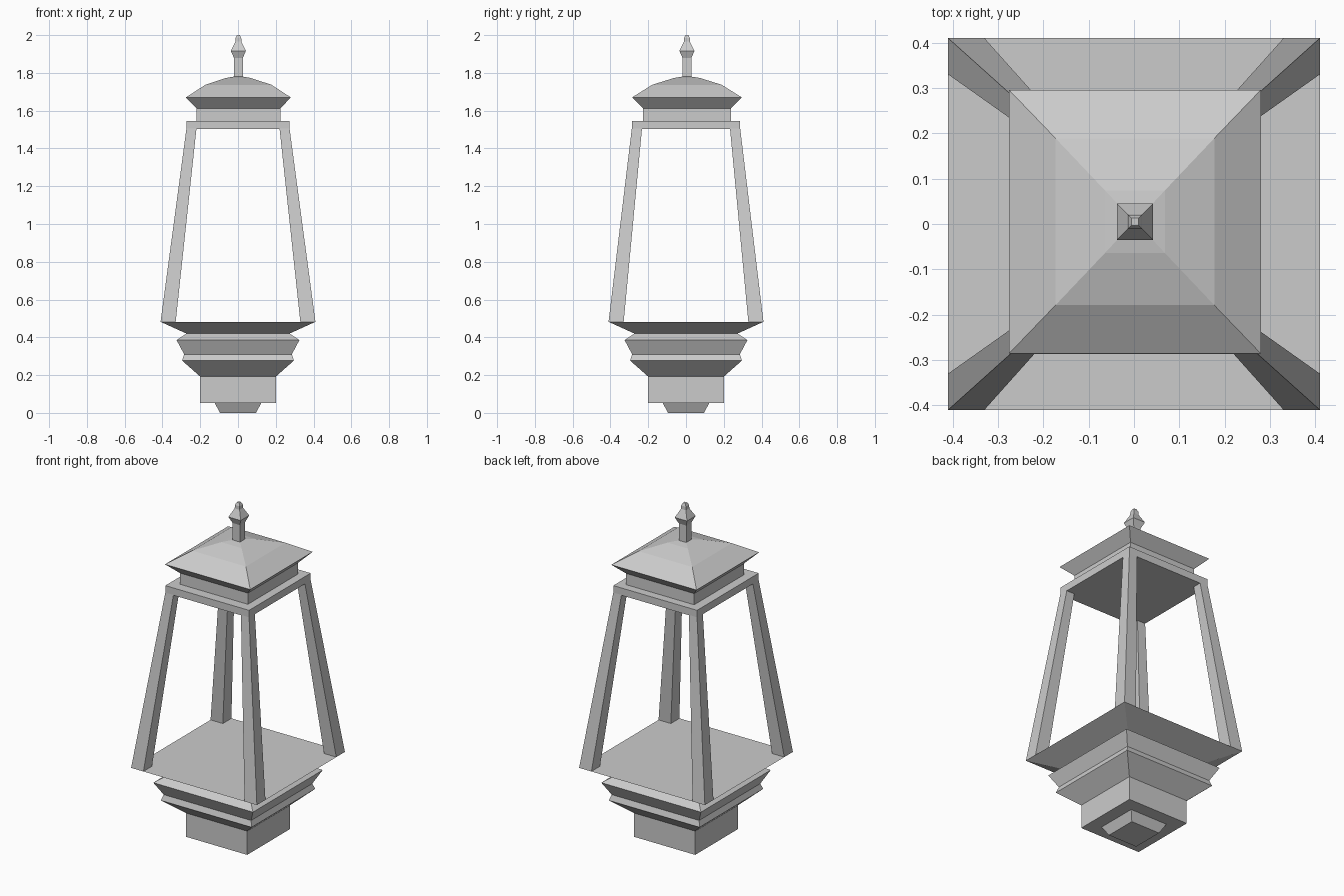
import bpy, bmesh

if "Cube" in bpy.data.objects:
    bpy.data.objects.remove(bpy.data.objects["Cube"])


def add_object(name, bm):
    bmesh.ops.recalc_face_normals(bm, faces=bm.faces)
    mesh = bpy.data.meshes.new(name)
    bm.to_mesh(mesh)
    bm.free()
    obj = bpy.data.objects.new(name, mesh)
    bpy.context.collection.objects.link(obj)
    return obj


def loft(name, sections):
    """Skin rectangular sections (x0, x1, y0, y1, z) and cap both ends."""
    bm = bmesh.new()
    rings = [[bm.verts.new(p) for p in
              ((x0, y0, z), (x1, y0, z), (x1, y1, z), (x0, y1, z))]
             for x0, x1, y0, y1, z in sections]
    for a, b in zip(rings, rings[1:]):
        for i in range(4):
            j = (i + 1) % 4
            bm.faces.new((a[i], a[j], b[j], b[i]))
    bm.faces.new(rings[0])
    bm.faces.new(rings[-1])
    return add_object(name, bm)


def stack(name, profile, cx=0.0, cy=0.0):
    """Centred rectangular moulding from (half x, half y, z) steps."""
    return loft(name, [(cx - hx, cx + hx, cy - hy, cy + hy, z)
                       for hx, hy, z in profile])


# Small tapered foot
stack("foot", [(0.095, 0.095, 0), (0.123, 0.123, 0.052)])

# Stepped, moulded base up to the glazing platform
base = [(0.2, 0.052), (0.2, 0.192), (0.296, 0.277), (0.285, 0.31),
        (0.325, 0.385), (0.273, 0.42), (0.41, 0.482)]
stack("moulded_base", [(h, h, z) for h, z in base])

# Four leaning corner posts, mirrored from one
post = loft("corner_posts", [(0.33, 0.41, 0.33, 0.41, 0.482),
                             (0.22, 0.273, 0.233, 0.287, 1.505)])
mirror = post.modifiers.new("mirror", 'MIRROR')
mirror.use_axis = (True, True, False)
mirror.use_mirror_merge = False

# Top plate joining the posts
stack("top_plate", [(0.273, 0.287, 1.503), (0.273, 0.287, 1.546)])

# Neck and flared eaves with a domed, faceted roof
stack("roof", [(0.222, 0.233, 1.546), (0.222, 0.233, 1.612),
               (0.278, 0.291, 1.67), (0.175, 0.184, 1.737),
               (0.066, 0.069, 1.773), (0.025, 0.025, 1.78)],
      0.002, 0.005)

# Finial: shaft, bulb and tip
finial = [(0.024, 1.77), (0.024, 1.88), (0.04, 1.917), (0.016, 1.965),
          (0.015, 1.985), (0.008, 2.0)]
stack("finial", [(h, h, z) for h, z in finial], 0.002, 0.005)
